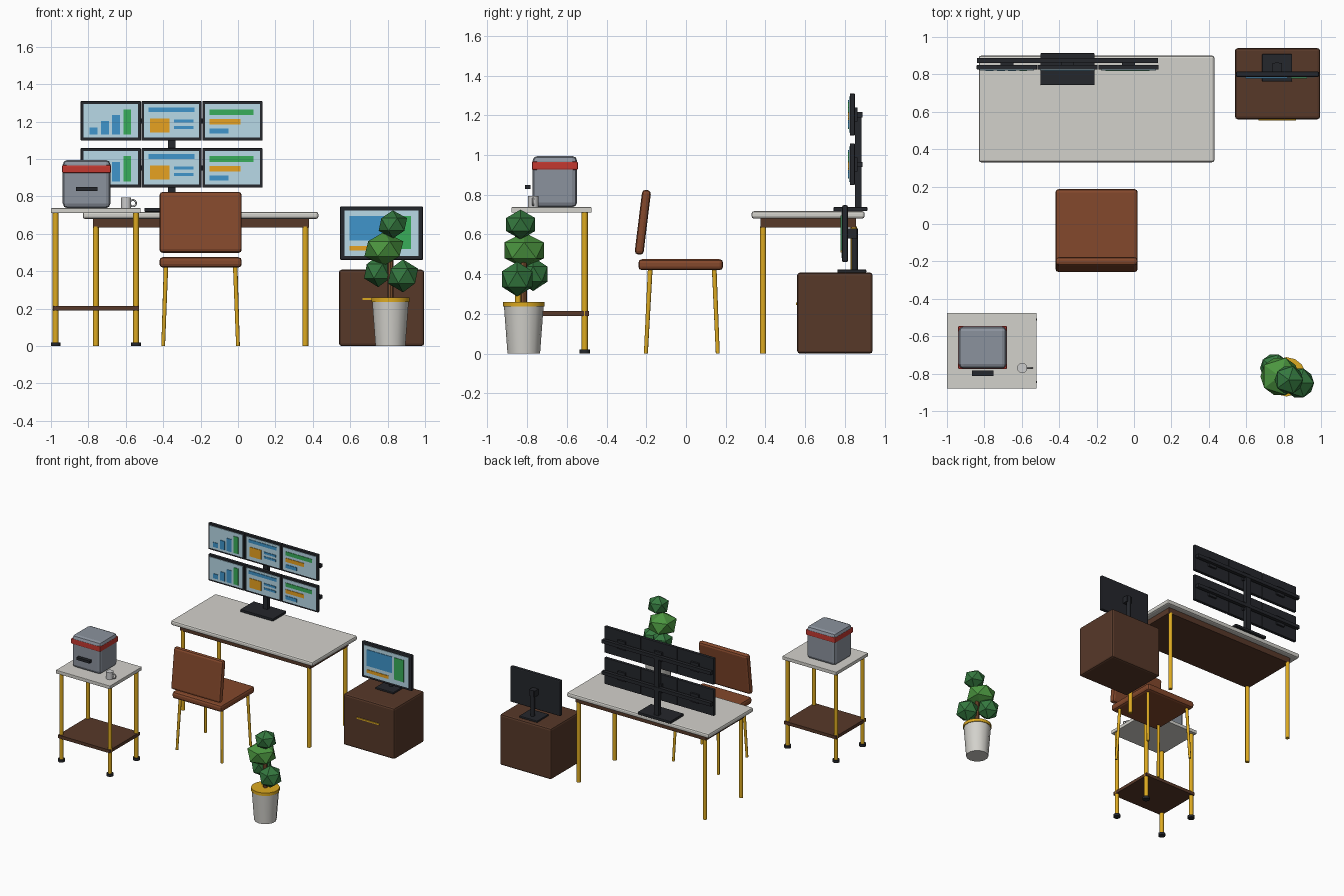
import bpy, math
from mathutils import Vector

if "Cube" in bpy.data.objects:
    bpy.data.objects.remove(bpy.data.objects["Cube"])

mats = {}
COL = {
    "wood": (0.095, 0.04, 0.022), "leather": (0.23, 0.065, 0.025), "brass": (0.72, 0.4, 0.015),
    "white": (0.65, 0.64, 0.6), "dark": (0.018, 0.02, 0.025), "screen": (0.48, 0.7, 0.8),
    "blue": (0.05, 0.3, 0.6), "green": (0.04, 0.42, 0.1), "orange": (0.8, 0.36, 0.015),
    "leaf": (0.07, 0.3, 0.05), "leaf_dark": (0.035, 0.19, 0.05), "trunk": (0.2, 0.08, 0.03),
    "red": (0.55, 0.04, 0.03), "steel": (0.26, 0.29, 0.34), "mug": (0.8, 0.8, 0.8),
}


def finish(o, name, col):
    o.name = name
    if col not in mats:
        mats[col] = bpy.data.materials.new(col)
        mats[col].diffuse_color = (*COL[col], 1)
    o.data.materials.append(mats[col])
    return o


def box(name, x, y, z, col, bevel=0, rot=0):
    """Box from (min, max) ranges, optionally bevelled and tilted about x."""
    r = (x, y, z)
    bpy.ops.mesh.primitive_cube_add(size=1, location=[(a + b) / 2 for a, b in r])
    o = bpy.context.object
    o.scale = [b - a for a, b in r]
    bpy.ops.object.transform_apply(location=False, rotation=False, scale=True)
    o.rotation_euler.x = rot
    if bevel:
        m = o.modifiers.new("bevel", "BEVEL")
        m.width, m.segments = bevel, 2
    return finish(o, name, col)


def rod(name, a, b, r1, col, r2=None, n=16):
    """Cylinder or cone from point a to point b."""
    a, b = Vector(a), Vector(b)
    bpy.ops.mesh.primitive_cone_add(vertices=n, radius1=r1, radius2=r1 if r2 is None else r2,
                                    depth=(b - a).length, location=(a + b) / 2)
    o = bpy.context.object
    o.rotation_euler = (b - a).to_track_quat('Z', 'Y').to_euler()
    bpy.ops.object.shade_smooth_by_angle(angle=math.radians(35))
    return finish(o, name, col)


def span(c, w):
    return (c - w / 2, c + w / 2)


# Desk
box("desk_top", (-.83, .43), (.33, .90), (.68, .717), "white", .012)
box("desk_apron", (-.775, .38), (.375, .855), (.635, .68), "wood")
for x in (-.76, .36):
    for y in (.388, .845):
        rod("desk_leg", (x, y, 0), (x, y, .64), .016, "brass")

# Six-screen array: pole, base, rails
box("array_base", (-.5, -.21), (.743, .913), (.717, .738), "dark", .004)
box("array_pole", (-.375, -.335), (.85, .885), (.73, 1.215), "dark")
for z in (.952, 1.203):
    box("array_rail", (-.84, .127), (.86, .888), span(z, .027), "dark")

# Screen contents: (centre x, width, centre z, height, colour)
charts = [
    [(-.092 + .06 * i, .042, -.072 + h / 2, h, "green" if i == 3 else "blue")
     for i, h in enumerate((.037, .07, .102, .134))],
    [(0, .245, .06, .025, "blue"), (-.064, .105, -.024, .075, "orange"),
     (.064, .105, 0, .016, "blue"), (.064, .105, -.036, .016, "blue")],
    [(-.005, .235, .047, .03, "green"), (-.04, .165, -.005, .03, "orange"),
     (-.072, .10, -.055, .027, "blue")],
]
for cz in (.953, 1.204):
    for cx, chart in zip((-.68, -.355, -.03), charts):
        box("array_monitor", span(cx, .322), (.825, .85), span(cz, .21), "dark", .003)
        box("array_mount", span(cx, .07), (.848, .865), span(cz, .07), "dark")
        box("array_screen", span(cx, .293), (.821, .83), span(cz, .18), "screen")
        for dx, w, dz, h, c in chart:
            box("array_chart", span(cx + dx, w), (.817, .825), span(cz + dz, h), c)

# Chair
box("chair_seat", (-.42, .02), (-.24, .187), (.42, .475), "leather", .018)
box("chair_back", (-.42, .02), (-.24, -.195), (.497, .825), "leather", .018, math.radians(-7))
for tx, bx in ((-.385, -.4), (-.015, 0)):
    for ty, by in ((-.18, -.202), (.142, .16)):
        rod("chair_leg", (bx, by, 0), (tx, ty, .43), .010, "brass", .012, 12)

# Cabinet
box("cabinet", (.54, .995), (.56, .94), (0, .408), "wood", .014)
box("cabinet_handle", (.665, .865), (.553, .565), (.245, .256), "brass")

# Monitor on the cabinet
box("monitor_base", (.685, .845), (.762, .908), (.408, .423), "dark", .004)
rod("monitor_neck", (.765, .85, .42), (.765, .85, .63), .016, "dark")
box("monitor_link", (.74, .79), (.81, .86), (.58, .63), "dark")
box("monitor_frame", (.545, .99), (.786, .815), (.46, .747), "dark", .008)
box("monitor_screen", (.57, .965), (.782, .79), (.482, .725), "screen")
for x, z, c in (((.595, .82), (.565, .695), "blue"), ((.84, .925), (.52, .695), "green"),
                ((.595, .79), (.51, .535), "orange")):
    box("monitor_panel", x, (.778, .786), z, c)

# Side stand
box("stand_top", (-1, -.52), (-.88, -.475), (.71, .737), "white", .003)
box("stand_shelf", (-.99, -.53), (-.868, -.488), (.19, .215), "wood")
for x in (-.975, -.545):
    for y in (-.845, -.51):
        rod("stand_leg", (x, y, .01), (x, y, .715), .0155, "brass")
        rod("stand_foot", (x, y, 0), (x, y, .02), .026, "dark")

# Appliance with band and handle
box("appliance_body", (-.937, -.682), (-.773, -.548), (.737, .995), "steel", .025)
box("appliance_band", (-.94, -.679), (-.776, -.545), (.925, .967), "red", .006)
box("appliance_handle", (-.865, -.75), (-.812, -.784), (.829, .849), "dark")

# Mug
rod("mug", (-.598, -.77, .737), (-.598, -.77, .793), .027, "mug", n=20)
bpy.ops.mesh.primitive_torus_add(location=(-.562, -.77, .764), rotation=(math.pi / 2, 0, 0),
                                 major_radius=.017, minor_radius=.005,
                                 major_segments=16, minor_segments=8)
bpy.ops.object.shade_smooth()
finish(bpy.context.object, "mug_handle", "mug")

# Potted plant
px, py = .815, -.817
rod("plant_pot", (px, py, 0), (px, py, .24), .082, "white", .1, 14)
rod("plant_rim", (px, py, .236), (px, py, .26), .105, "brass", n=14)
rod("plant_trunk", (px, py, .25), (px, py, .55), .016, "trunk", n=8)
for x, y, z, r, h, c in ((.75, -.77, .4, .085, .085, "leaf_dark"), (.882, -.85, .375, .09, .088, "leaf_dark"),
                         (.78, -.815, .52, .116, .09, "leaf"), (.828, -.833, .65, .085, .075, "leaf_dark")):
    bpy.ops.mesh.primitive_ico_sphere_add(subdivisions=1, radius=1, location=(x, y, z))
    bpy.context.object.scale = (r, r, h)
    finish(bpy.context.object, "plant_foliage", c)

for m in bpy.data.materials:
    if m.users and not m.is_grease_pencil:
        m.use_nodes = True
        m.node_tree.nodes["Principled BSDF"].inputs["Base Color"].default_value = m.diffuse_color
